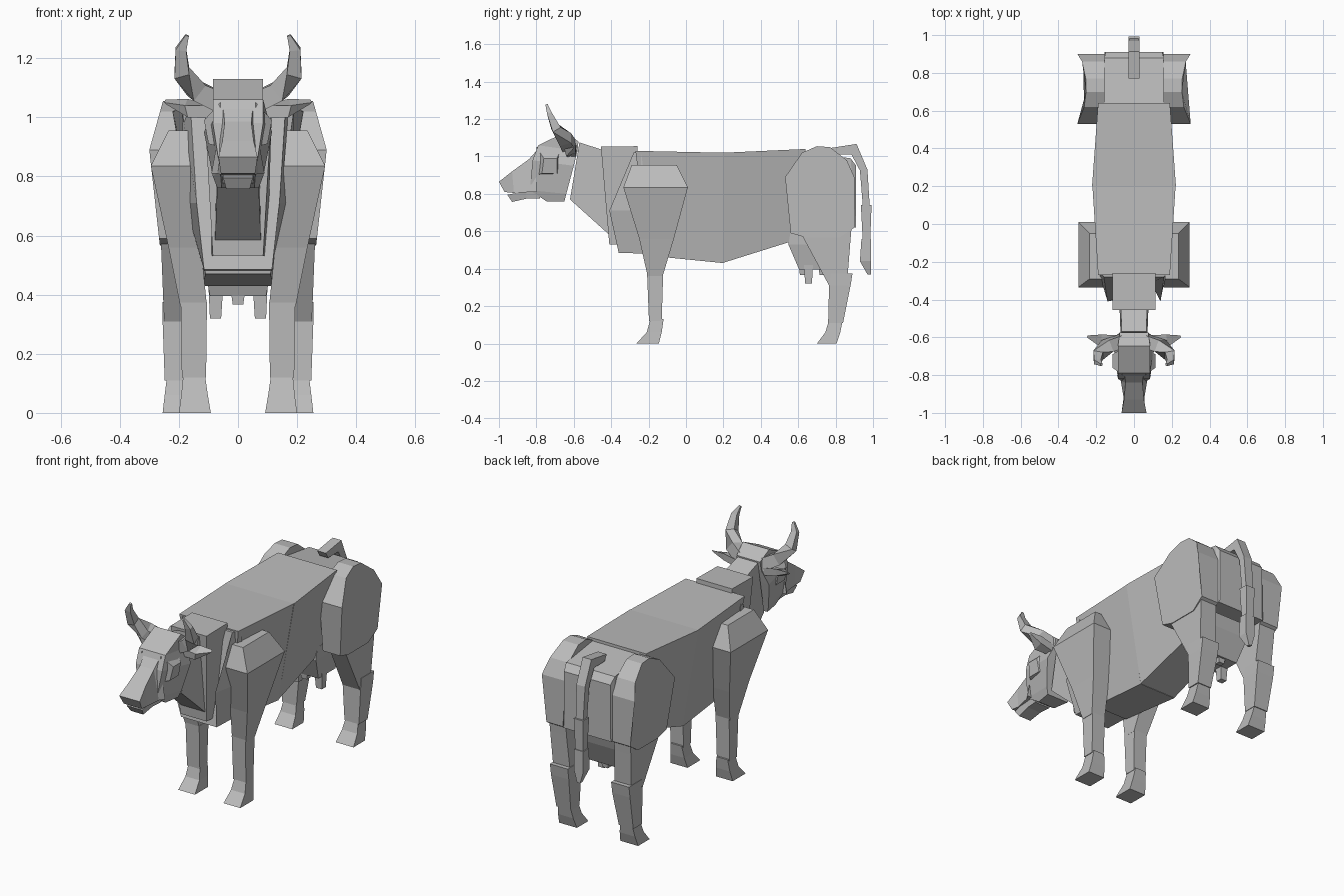
import bpy, bmesh
from mathutils import Vector

hide = bpy.data.materials.new("grey hide")
hide.diffuse_color = (0.5, 0.5, 0.5, 1)


def loft(name, rings, mirror=False):
    """Skin a closed solid through rings that share a point count."""
    bm = bmesh.new()
    vs = [[bm.verts.new(p) for p in r] for r in rings]
    n = len(rings[0])
    for a, b in zip(vs, vs[1:]):
        for i in range(n):
            j = (i + 1) % n
            bm.faces.new((a[i], a[j], b[j], b[i]))
    bm.faces.new(vs[0])
    bm.faces.new(vs[-1][::-1])
    bmesh.ops.recalc_face_normals(bm, faces=bm.faces)
    me = bpy.data.meshes.new(name)
    bm.to_mesh(me)
    bm.free()
    me.materials.append(hide)
    ob = bpy.data.objects.new(name, me)
    bpy.context.collection.objects.link(ob)
    if mirror:
        ob.modifiers.new("Mirror", 'MIRROR').use_mirror_merge = False
    return ob


def flat(z, x0, x1, y0, y1):
    """Horizontal rectangle."""
    return [(x0, y0, z), (x1, y0, z), (x1, y1, z), (x0, y1, z)]


def cross(yt, zt, wt, yb, zb, wb):
    """Symmetric cross-section with a top edge and a bottom edge."""
    return [(-wt, yt, zt), (wt, yt, zt), (wb, yb, zb), (-wb, yb, zb)]


def tube(name, path, mirror=False):
    """Four-sided tube along (x, y, z, half width, half depth) points."""
    pts = [Vector(p[:3]) for p in path]
    rings = []
    for i, p in enumerate(pts):
        d = (pts[min(i + 1, len(pts) - 1)] - pts[max(i - 1, 0)]).normalized()
        ref = Vector((1, 0, 0)) if abs(d.x) < 0.7 else Vector((0, 1, 0))
        v = d.cross(ref).normalized()
        u = v.cross(d)
        w, h = path[i][3:]
        rings.append([p + u * w * a + v * h * b
                      for a, b in ((-1, -1), (1, -1), (1, 1), (-1, 1))])
    return loft(name, rings, mirror)


# Trunk
loft("front_body", [cross(-.27, 1.03, .19, -.20, .47, .11),
                    cross(.2, 1.02, .22, .2, .43, .12)])
loft("rear_body", [cross(.2, 1.02, .222, .2, .432, .12),
                   cross(.64, 1.04, .19, .64, .57, .11)])
loft("rump", [cross(.63, 1.025, .157, .63, .62, .157),
              cross(.88, .99, .157, .91, .62, .157),
              cross(.91, .95, .15, .91, .64, .15)])

# Chest with a sloping front, rising to the withers
loft("chest", [[(-.16, -.28, 1.02), (.16, -.28, 1.02), (.14, -.41, .71),
                (.115, -.36, .485), (-.115, -.36, .485), (-.14, -.41, .71)],
               [(-.19, -.24, 1.025), (.19, -.24, 1.025), (.18, -.2, .71),
                (.115, -.2, .48), (-.115, -.2, .48), (-.18, -.2, .71)]])
loft("withers", [cross(-.455, 1.052, .115, -.41, .53, .085),
                 cross(-.26, 1.055, .115, -.25, .53, .1)])
loft("neck", [cross(-.57, 1.075, .065, -.62, .77, .07),
              cross(-.43, 1.03, .07, -.40, .572, .078)])

# Skull: brow to cheek, widest at the eyes
loft("skull", [
    [(-.085, -.645, 1.13), (.085, -.645, 1.13),
     (.075, -.575, 1.08), (-.075, -.575, 1.08)],
    [(-.085, -.79, 1.06), (.085, -.79, 1.06),
     (.08, -.58, 1.03), (-.08, -.58, 1.03)],
    [(-.085, -.82, .98), (.085, -.82, .98),
     (.115, -.60, .95), (-.115, -.60, .95)],
    [(-.06, -.835, .82), (.06, -.835, .82),
     (.085, -.64, .80), (-.085, -.64, .80)],
    [(-.055, -.745, .76), (.055, -.745, .76),
     (.07, -.65, .76), (-.07, -.65, .76)]])
loft("brow_ridge", [[(.06, -.80, 1.05), (.06, -.80, .90), (.06, -.66, .90), (.06, -.66, 1.05)],
                    [(.115, -.76, .99), (.10, -.77, .91), (.10, -.69, .91), (.115, -.69, .99)]],
     mirror=True)
loft("muzzle", [cross(-.80, 1.03, .05, -.80, .81, .09),
                cross(-.84, .985, .045, -.83, .81, .07),
                cross(-.93, .92, .053, -.92, .805, .055),
                cross(-1.0, .865, .066, -.97, .81, .058)])
loft("jaw", [cross(-.78, .83, .06, -.78, .775, .05),
             cross(-.86, .815, .052, -.85, .775, .045),
             cross(-.955, .795, .05, -.93, .757, .04)])

# Horns and ears
tube("horn", [(.06, -.62, 1.05, .035, .035), (.14, -.645, 1.09, .033, .033),
              (.19, -.695, 1.15, .026, .024), (.193, -.73, 1.23, .018, .013),
              (.172, -.745, 1.277, .006, .006)], mirror=True)
loft("ear", [[(.07, -.59, 1.04), (.07, -.63, 1.04), (.07, -.63, .995), (.07, -.59, .995)],
             [(.17, -.585, 1.062), (.18, -.65, 1.04), (.17, -.64, 1.0), (.17, -.59, 1.02)],
             [(.245, -.59, 1.06), (.25, -.60, 1.05), (.245, -.60, 1.045), (.24, -.59, 1.05)]],
     mirror=True)

# Front legs
loft("shoulder", [flat(.955, .165, .235, -.29, -.05),
                  flat(.835, .155, .295, -.335, .01),
                  flat(.56, .125, .235, -.25, -.065),
                  flat(.36, .105, .195, -.205, -.125)], mirror=True)
loft("front_shin", [flat(.375, .105, .193, -.208, -.122),
                    flat(.12, .108, .19, -.198, -.13)], mirror=True)
loft("front_hoof", [flat(.13, .112, .185, -.19, -.12),
                    flat(.06, .102, .192, -.21, -.13),
                    flat(0, .092, .20, -.265, -.145)], mirror=True)

# Thigh: rounded side profile, bevelled toward the outside
profile = [(.53, .89), (.62, 1.02), (.70, 1.055), (.77, 1.05), (.86, .98),
           (.90, .89), (.90, .62), (.82, .567), (.64, .567), (.56, .59)]


def outer(y, z):
    """Outer half width of the thigh by height."""
    return .30 - max(0, z - .89) * .28 - max(0, .89 - z) * .11


loft("thigh", [[(.155, y, z) for y, z in profile],
               [(outer(y, z), y, z) for y, z in profile]], mirror=True)

# Hind legs
loft("hind_upper_leg", [flat(.62, .155, .262, .60, .885),
                        flat(.56, .155, .26, .63, .88),
                        flat(.31, .14, .25, .765, .86)], mirror=True)
loft("hind_shin", [flat(.375, .14, .255, .775, .89),
                   flat(.31, .14, .255, .765, .88),
                   flat(.11, .155, .248, .76, .84)], mirror=True)
loft("hind_hoof", [flat(.125, .16, .24, .765, .838),
                   flat(.06, .15, .248, .745, .825),
                   flat(0, .14, .255, .70, .805)], mirror=True)

# Udder and teats
loft("udder", [flat(.60, -.12, .12, .56, .84), flat(.53, -.12, .12, .547, .82),
               flat(.395, -.095, .095, .605, .76)])
loft("side_teat", [flat(.43, .05, .10, .63, .68),
                   flat(.32, .057, .095, .637, .673)], mirror=True)
for label, y in (("front", .625), ("back", .73)):
    loft(label + "_teat", [flat(.42, -.025, .025, y - .022, y + .022),
                           flat(.367, -.018, .018, y - .016, y + .016)])

# Tail: a root, two hanging links and a tuft
loft("tail_root", [cross(.77, 1.045, .028, .79, 1.01, .028),
                   cross(.912, 1.067, .028, .885, 1.01, .028),
                   cross(.97, .93, .028, .93, .925, .028),
                   cross(.982, .74, .024, .945, .74, .024)])
loft("tail_middle", [flat(.74, -.03, .03, .935, .992),
                     flat(.55, -.024, .024, .945, .985)])
loft("tail_tuft", [flat(.56, -.03, .03, .938, .99),
                   flat(.44, -.03, .03, .93, .99),
                   flat(.37, -.01, .01, .97, .99)])
